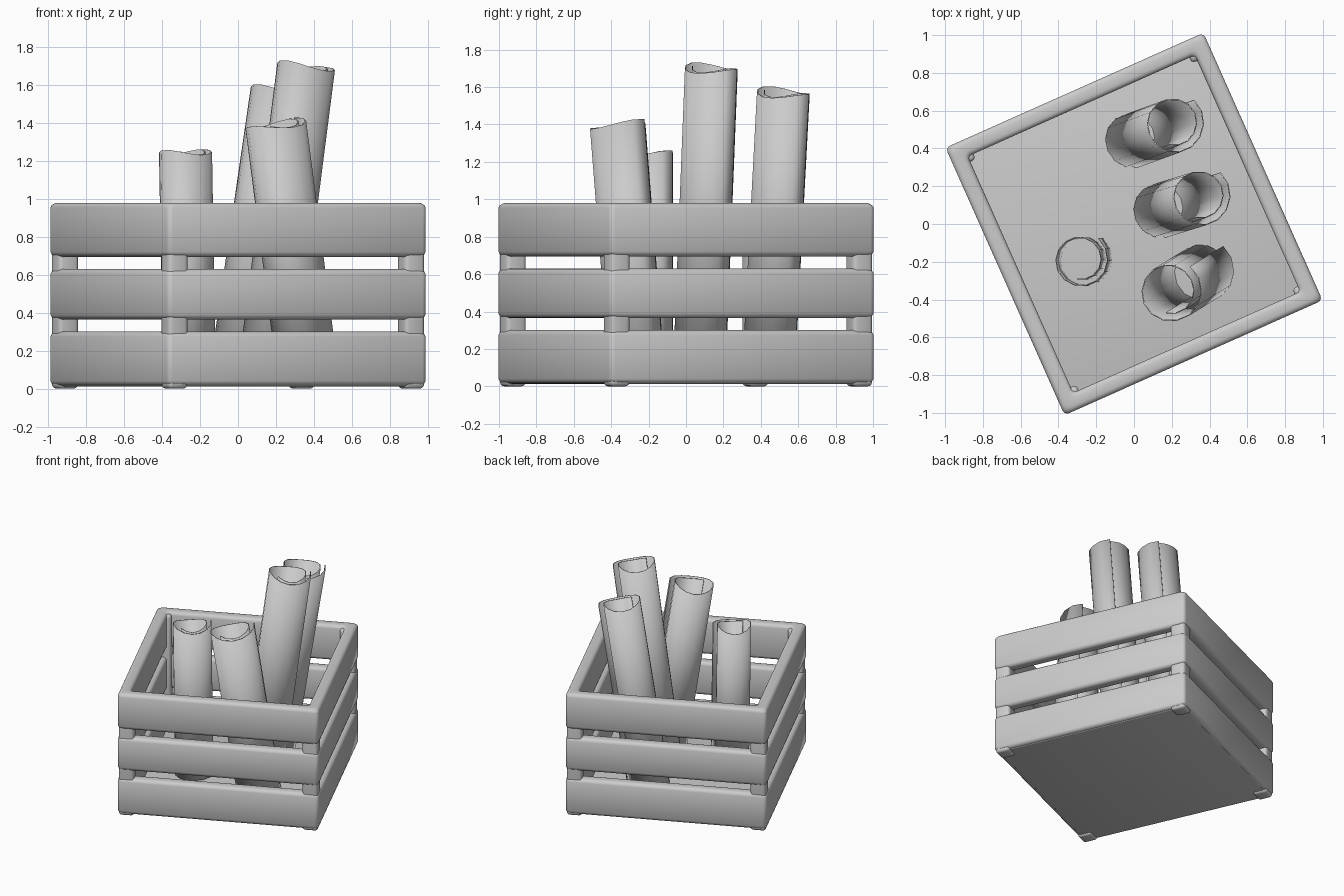
import bpy, bmesh, math
from mathutils import Vector, Matrix

if "Cube" in bpy.data.objects:
    bpy.data.objects.remove(bpy.data.objects["Cube"], do_unlink=True)

# One plain grey for everything
grey = bpy.data.materials.new("light_grey")
grey.use_nodes = True
colour = (0.6, 0.6, 0.6, 1)
grey.diffuse_color = colour
grey.node_tree.nodes["Principled BSDF"].inputs["Base Color"].default_value = colour

TURN = Matrix.Rotation(math.radians(24), 4, "Z")   # crate stands turned
HX, HY = 0.7475, 0.775                             # crate half sizes
WALL = 0.09


def finish(bm, name, matrix, smooth=40):
    bmesh.ops.recalc_face_normals(bm, faces=bm.faces)
    mesh = bpy.data.meshes.new(name)
    bm.to_mesh(mesh)
    bm.free()
    mesh.materials.append(grey)
    obj = bpy.data.objects.new(name, mesh)
    obj.matrix_world = matrix
    bpy.context.collection.objects.link(obj)
    bpy.ops.object.select_all(action="DESELECT")
    obj.select_set(True)
    bpy.context.view_layer.objects.active = obj
    bpy.ops.object.shade_smooth_by_angle(angle=math.radians(smooth))
    return obj


def round_edges(bm, width):
    bmesh.ops.bevel(bm, geom=bm.edges[:], offset=width, segments=3,
                    profile=0.5, affect="EDGES")


def box(name, low, high, bevel):
    bm = bmesh.new()
    bmesh.ops.create_cube(bm, size=1)
    for v in bm.verts:
        v.co = Vector([(a + b) / 2 + c * (b - a) for a, b, c in zip(low, high, v.co)])
    round_edges(bm, bevel)
    return finish(bm, name, TURN)


def slat_band(name, z0, z1):
    # Four slats joined into one rounded square band
    bm = bmesh.new()
    corners = [(-1, -1), (1, -1), (1, 1), (-1, 1)]
    loops = []
    for inset, z in ((0, z0), (0, z1), (WALL, z1), (WALL, z0)):
        loops.append([bm.verts.new((x * (HX - inset), y * (HY - inset), z))
                      for x, y in corners])
    for i in range(4):
        a, b = loops[i], loops[(i + 1) % 4]
        for j in range(4):
            k = (j + 1) % 4
            bm.faces.new((a[j], a[k], b[k], b[j]))
    bmesh.ops.recalc_face_normals(bm, faces=bm.faces)
    round_edges(bm, 0.026)
    finish(bm, name, TURN)


def scroll(name, base, top, radius):
    # Loosely rolled sheet: spiral section swept along a leaning axis
    base, top = Vector(base), Vector(top)
    axis = top - base
    turn = Vector((0, 0, 1)).rotation_difference(axis).to_matrix().to_4x4()
    bm = bmesh.new()
    steps = 20
    rows = []
    for i in range(steps + 1):
        t = i / steps
        angle = math.radians(50 - 510 * t)
        r = radius * (1.12 - 0.36 * t)
        x, y = r * math.cos(angle), r * math.sin(angle)
        wave = 0.015 * math.sin(2 * angle)
        rows.append((bm.verts.new((x, y, 0)),
                     bm.verts.new((x, y, axis.length + wave))))
    for (a, b), (c, d) in zip(rows, rows[1:]):
        bm.faces.new((a, c, d, b))
    obj = finish(bm, name, Matrix.Translation(base) @ turn, 50)
    sheet = obj.modifiers.new("thickness", "SOLIDIFY")
    sheet.thickness = 0.006
    sheet.offset = 0


# Crate floor
box("crate_floor", (0.03 - HX, 0.03 - HY, 0.012), (HX - 0.03, HY - 0.03, 0.05), 0.008)

# Slat bands, the top one forming the rim
for name, z0, z1 in (("lower_slats", 0.015, 0.30),
                     ("middle_slats", 0.365, 0.63),
                     ("upper_slats", 0.695, 0.98)):
    slat_band(name, z0, z1)

# Corner posts, ending in small feet
for sx, sy, name in ((-1, -1, "front_right_post"), (1, -1, "front_left_post"),
                     (-1, 1, "back_right_post"), (1, 1, "back_left_post")):
    xs = sorted((sx * (HX - 0.008), sx * (HX - 0.122)))
    ys = sorted((sy * (HY - 0.008), sy * (HY - 0.122)))
    box(name, (xs[0], ys[0], 0), (xs[1], ys[1], 0.965), 0.022)

# Rolled sheets standing in the crate
scroll("back_scroll", (-0.01, 0.45, 0.06), (0.21, 0.53, 1.57), 0.147)
scroll("tall_scroll", (0.14, 0.08, 0.06), (0.35, 0.145, 1.70), 0.147)
scroll("front_scroll", (0.36, -0.25, 0.06), (0.19, -0.355, 1.39), 0.155)
scroll("short_scroll", (-0.265, -0.19, 0.06), (-0.285, -0.19, 1.245), 0.134)
